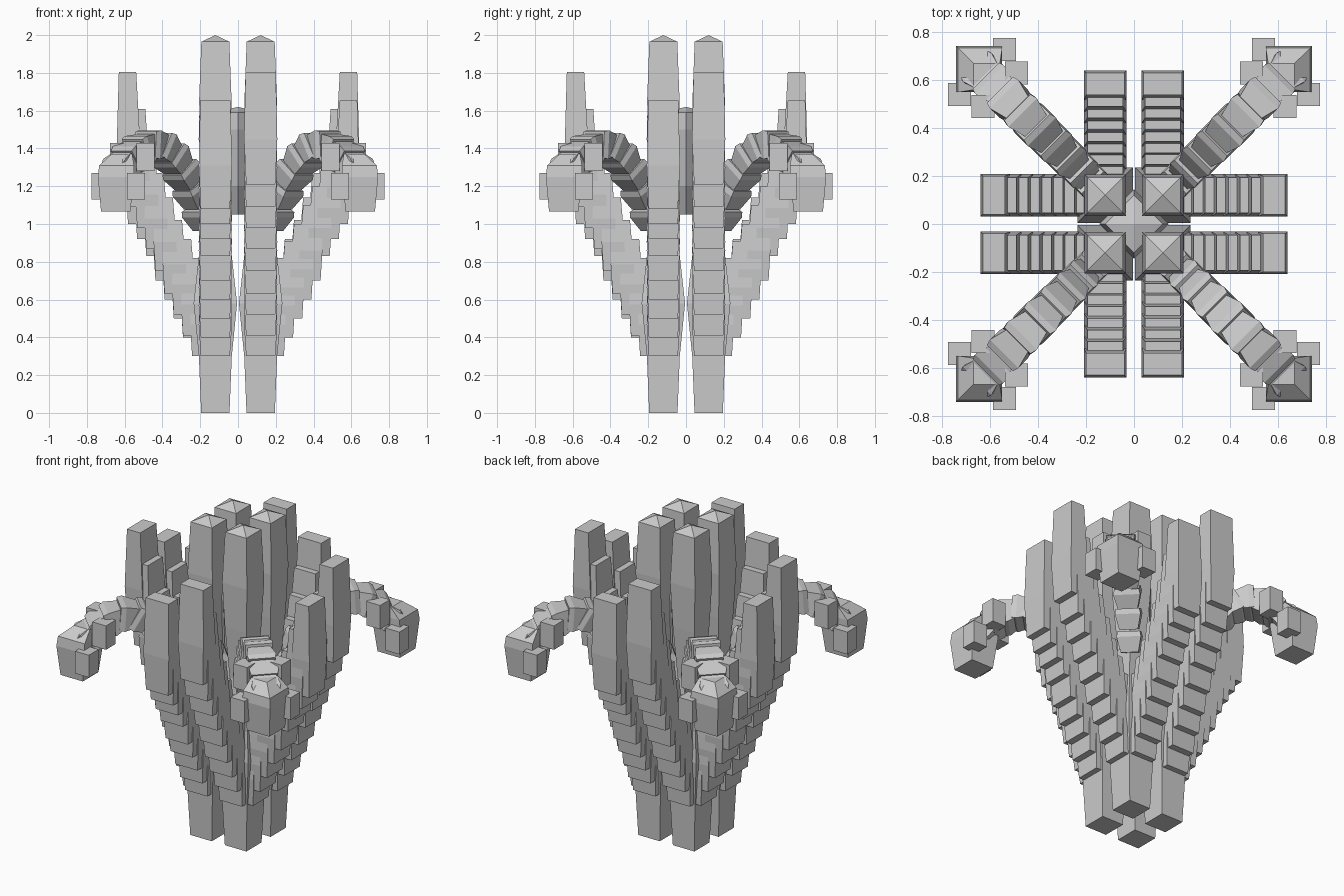
import bpy, bmesh, math
from mathutils import Vector, Matrix

if "Cube" in bpy.data.objects:
    bpy.data.objects.remove(bpy.data.objects["Cube"])


def loft(bm, rings, apex=None):
    """Skin a stack of four-point rings; close with flat caps or a pointed tip."""
    rows = [[bm.verts.new(p) for p in r] for r in rings]
    n = len(rows[0])
    for a, b in zip(rows, rows[1:]):
        for i in range(n):
            j = (i + 1) % n
            bm.faces.new((a[i], a[j], b[j], b[i]))
    bm.faces.new(rows[0][::-1])
    if apex is None:
        bm.faces.new(rows[-1])
    else:
        tip = bm.verts.new(apex)
        for i in range(n):
            bm.faces.new((rows[-1][i], rows[-1][(i + 1) % n], tip))


def rect(x0, x1, y0, y1, z):
    return [(x0, y0, z), (x1, y0, z), (x1, y1, z), (x0, y1, z)]


def square(cx, cy, h, z):
    return rect(cx - h, cx + h, cy - h, cy + h, z)


def diamond(r, z):
    return [(r, 0, z), (0, r, z), (-r, 0, z), (0, -r, z)]


def finish(bm, name, turns=4):
    """Make one mesh and repeat it around the vertical axis."""
    bmesh.ops.recalc_face_normals(bm, faces=bm.faces)
    me = bpy.data.meshes.new(name)
    bm.to_mesh(me)
    bm.free()
    for k in range(turns):
        ob = bpy.data.objects.new(f"{name}_{k + 1}", me)
        ob.matrix_world = Matrix.Rotation(k * math.pi / 2, 4, 'Z')
        bpy.context.collection.objects.link(ob)


C = 0.12

# lower columns standing on the ground
bm = bmesh.new()
loft(bm, [square(C, C, 0.075, 0), square(C, C, 0.087, 0.3),
          square(C, C, 0.115, 0.58), square(C, C, 0.085, 0.85),
          square(C, C, 0.05, 1.08)])
finish(bm, "lower_column")

# pointed upper columns
bm = bmesh.new()
loft(bm, [square(C, C, 0.055, 1.05), square(C, C, 0.075, 1.37),
          square(C, C, 0.086, 1.65), square(C, C, 0.074, 1.965)], (C, C, 2.0))
finish(bm, "upper_column")

# central core
bm = bmesh.new()
loft(bm, [diamond(0.06, 1.05), diamond(0.13, 1.2),
          diamond(0.145, 1.5), diamond(0.12, 1.59)], (0, 0, 1.62))
finish(bm, "core", 1)

# paired stepped fins leaning outward: one of each pair is lower
fins = {
    "low": (-1, [0.30, 0.40, 0.50, 0.60, 0.70, 0.83, 0.92, 1.00, 1.08],
            [0.72, 0.82, 0.91, 1.00, 1.10, 1.20, 1.33, 1.48, 1.655]),
    "high": (1, [0.30, 0.41, 0.52, 0.63, 0.75, 0.87, 0.98, 1.09, 1.21],
             [0.72, 0.82, 0.92, 1.02, 1.14, 1.27, 1.42, 1.61, 1.805]),
}
for label, (side, bottoms, tops) in fins.items():
    bm = bmesh.new()
    y = side * C
    for i, (b, t) in enumerate(zip(bottoms, tops)):
        xo = 0.243 + 0.0485 * i
        m = b + 0.4 * (t - b)
        top = 0.080 if i == 8 else 0.074
        loft(bm, [rect(xo - 0.115, xo, y - 0.077, y + 0.077, b),
                  rect(xo - 0.112, xo + 0.010, y - 0.088, y + 0.088, m),
                  rect(xo - 0.092, xo, y - top, y + top, t)])
    finish(bm, f"stepped_fin_{label}")

# arched diagonal arms: flared blocks along a path (per-axis offset, height)
path = [(0.17, 0.98), (0.215, 1.10), (0.26, 1.21), (0.31, 1.30), (0.365, 1.37),
        (0.42, 1.415), (0.475, 1.42), (0.53, 1.39), (0.58, 1.34), (0.625, 1.28)]
pts = [Vector((r, r, z)) for r, z in path]
across = Vector((1, -1, 0)).normalized()
bm = bmesh.new()
for i in range(len(pts) - 1):
    t = (pts[i + 1] - pts[i]).normalized()
    up = across.cross(t)
    mid = (pts[i] + pts[i + 1]) / 2
    w = 0.070 + 0.014 * min(1, i / 4)
    rings = []
    for d, s in ((-0.06, 0.72), (0.03, 1.0), (0.06, 0.92)):
        c = mid + t * d
        a, u = across * w * s, up * min(w, 0.076) * s
        rings.append([c - a - u, c + a - u, c + a + u, c - a + u])
    loft(bm, rings)
finish(bm, "arched_arm")

# drooping heads at the arm tips
bm = bmesh.new()
loft(bm, [rect(0.57, 0.725, 0.57, 0.725, 1.065), rect(0.55, 0.742, 0.55, 0.742, 1.25),
          rect(0.55, 0.735, 0.55, 0.735, 1.31), rect(0.56, 0.67, 0.56, 0.67, 1.37)])
finish(bm, "head")

# small side blocks around each head
bm = bmesh.new()
for u, v, z0, z1 in ((0.54, 0.728, 1.13, 1.27), (0.49, 0.63, 1.28, 1.43)):
    for x, y in ((u, v), (v, u)):
        loft(bm, [square(x, y, 0.048, z0), square(x, y, 0.048, z1)])
finish(bm, "head_blocks")
